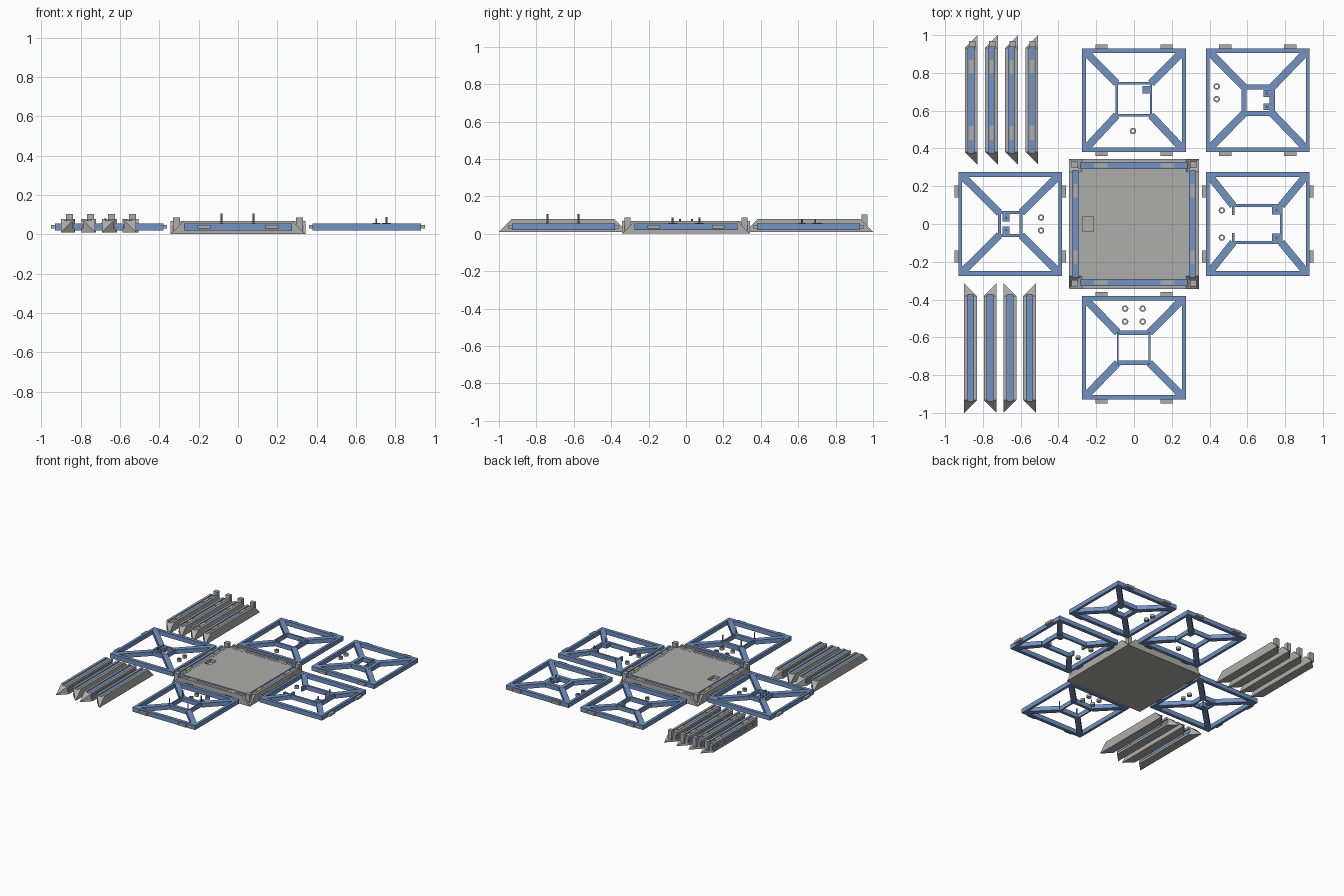
import bpy, bmesh, math
from mathutils import Vector, Matrix

if "Cube" in bpy.data.objects:
    bpy.data.objects.remove(bpy.data.objects["Cube"], do_unlink=True)


def material(name, rgb):
    m = bpy.data.materials.new(name)
    m.use_nodes = True
    m.diffuse_color = (*rgb, 1)
    m.node_tree.nodes["Principled BSDF"].inputs["Base Color"].default_value = (*rgb, 1)
    return m


GREY = material("grey plastic", (0.42, 0.42, 0.41))
BLUE = material("blue plastic", (0.17, 0.29, 0.54))

W = 0.068          # beam thickness
HALF = 0.343       # half beam length
FRAME = 0.275      # half size of a side frame
Z0, Z1 = 0.02, 0.055


def finish(name, bm, *mats):
    bmesh.ops.recalc_face_normals(bm, faces=bm.faces)
    me = bpy.data.meshes.new(name)
    bm.to_mesh(me)
    bm.free()
    for m in mats:
        me.materials.append(m)
    ob = bpy.data.objects.new(name, me)
    bpy.context.collection.objects.link(ob)
    return ob


def add_box(bm, lo, hi, matrix=Matrix()):
    lo, hi = Vector(lo), Vector(hi)
    size = Matrix.Diagonal((*(hi - lo), 1))
    bmesh.ops.create_cube(bm, size=1, matrix=matrix @ Matrix.Translation((lo + hi) / 2) @ size)


def box(name, lo, hi, mat):
    bm = bmesh.new()
    add_box(bm, lo, hi)
    return finish(name, bm, mat)


def add_bar(bm, p, q, width, z0=Z0, z1=Z1):
    """Flat bar from p to q in plan."""
    p, q = Vector(p), Vector(q)
    d = q - p
    m = Matrix.Translation((*p, 0)) @ Matrix.Rotation(math.atan2(d.y, d.x), 4, 'Z')
    add_box(bm, (0, -width / 2, z0), (d.length, width / 2, z1), m)


def beam(name, matrix, top_slots=True):
    """Edge beam along y: outer edge at +x and bottom, grooves on the inner faces."""
    d, g, h = 0.008, 0.018, 0.05
    quarter = [(W, 0), (W, g), (W - d, g), (W - d, h), (W, h)]
    prof = [(0, 0)] + quarter + [(W, W)] + [(b, a) for a, b in reversed(quarter)]
    n = len(prof)
    bm = bmesh.new()
    ends = [[bm.verts.new((W / 2 - a, s * (HALF - max(a, b)), b)) for a, b in prof]
            for s in (-1, 1)]
    for i in range(n):
        j = (i + 1) % n
        f = bm.faces.new((ends[0][i], ends[0][j], ends[1][j], ends[1][i]))
        f.material_index = 1 if i in (3, 8) else 0     # groove floors
    for e in ends:
        bm.faces.new(e[:7])
        bm.faces.new(e[6:] + e[:1])
    # slot pads that receive the frame tabs
    for y in (-0.175, 0.175):
        if top_slots:
            add_box(bm, (W / 2 - h + 0.005, y - 0.036, W - d - 0.002),
                    (W / 2 - g - 0.005, y + 0.036, W - 0.002))
        add_box(bm, (-W / 2 + 0.002, y - 0.036, g + 0.005),
                (-W / 2 + d + 0.002, y + 0.036, h - 0.005))
    ob = finish(name, bm, GREY, BLUE)
    ob.matrix_world = matrix
    return ob


# Loose edge beams
for i in range(4):
    x = -0.862 + 0.107 * i
    beam(f"back_beam_{i + 1}", Matrix.Translation((x, 0.657, 0.01)))
    box(f"back_beam_peg_{i + 1}", (x - 0.012, 0.938, 0.03), (x + 0.022, 0.97, 0.102), GREY)
    x = -0.865 + 0.104 * i
    turn = Matrix.Rotation(0 if i % 2 else math.pi, 4, 'Z')
    beam(f"front_beam_{i + 1}", Matrix.Translation((x, -0.657, 0.01)) @ turn, False)

# Base tray: four rim beams, floor plate, corner pegs
for i in range(4):
    beam(f"tray_rim_{i + 1}", Matrix.Rotation(i * math.pi / 2, 4, 'Z')
         @ Matrix.Translation((HALF - W / 2, 0, 0)))
e = HALF - W + 0.004
plate = box("tray_plate", (-e, -e, 0), (e, e, W - 0.001), GREY)
cutter = box("tray_recess_cutter", (-0.27, -0.04, 0.045), (-0.215, 0.04, 0.1), GREY)
cutter.hide_render = True
cutter.hide_set(True)
mod = plate.modifiers.new("recess", 'BOOLEAN')
mod.operation = 'DIFFERENCE'
mod.object = cutter
mod.solver = 'EXACT'
for sx in (-1, 1):
    for sy in (-1, 1):
        bm = bmesh.new()
        add_box(bm, (-0.017, -0.017, 0.02), (0.017, 0.017, 0.086),
                Matrix.Translation((sx * 0.313, sy * 0.313, 0)))
        finish("tray_peg", bm, GREY)


def side_frame(name, cx, cy, hole, wx, wy, tabs_on_x=False, open_side=False,
               pads=(), pad_size=0.04, pins=(), pin_top=0.1, rings=()):
    """Square frame; all detail coordinates are relative to its centre."""
    x0, x1, y0, y1 = hole
    bm = bmesh.new()
    F = FRAME
    for s in (-1, 1):
        add_bar(bm, (-F, s * (F - 0.013)), (F, s * (F - 0.013)), 0.026)
        add_bar(bm, (s * (F - 0.01), -F), (s * (F - 0.01), F), 0.02)
    # diagonal braces
    for ix, sx in ((x0, -1), (x1, 1)):
        for iy, sy in ((y0, -1), (y1, 1)):
            add_bar(bm, (sx * (F - 0.018), sy * (F - 0.018)), (ix, iy), 0.04, Z0 + 0.001, Z1 - 0.001)
    # inner window
    for y in (y0, y1):
        add_bar(bm, (x0 - wx / 2, y), (x1 + wx / 2, y), wy)
    add_bar(bm, (x1, y0), (x1, y1), wx)
    if open_side:
        add_bar(bm, (x0, y0), (x0, y0 + 0.05), wx)
        add_bar(bm, (x0, y1 - 0.05), (x0, y1), wx)
    else:
        add_bar(bm, (x0, y0), (x0, y1), wx)
    # mounting pads and pins
    for px, py in pads:
        r = pad_size / 2
        add_box(bm, (px - r, py - r, Z0 + 0.002), (px + r, py + r, Z1 + 0.002))
    for px, py in list(pads) + list(pins):
        bmesh.ops.create_cone(bm, cap_ends=True, segments=10, radius1=0.005, radius2=0.005,
                              depth=pin_top - Z0,
                              matrix=Matrix.Translation((px, py, (pin_top + Z0) / 2)))
    finish(name, bm, BLUE).location = (cx, cy, 0)
    # joining tabs
    bm = bmesh.new()
    turn = Matrix.Rotation(math.pi / 2 if tabs_on_x else 0, 4, 'Z')
    for s in (-1, 1):
        for t in (-0.172, 0.172):
            ya, yb = sorted((s * (F - 0.004), s * (F + 0.02)))
            add_box(bm, (t - 0.033, ya, 0.029), (t + 0.033, yb, 0.047), turn)
    finish(name + "_tabs", bm, GREY).location = (cx, cy, 0)
    # loose washers
    for rx, ry in rings:
        washer("washer", cx + rx, cy + ry)


def washer(name, x, y, seg=16):
    prof = [(0.009, 0.02), (0.017, 0.02), (0.017, 0.04), (0.009, 0.04)]
    bm = bmesh.new()
    loops = []
    for i in range(seg):
        a = 2 * math.pi * i / seg
        loops.append([bm.verts.new((x + r * math.cos(a), y + r * math.sin(a), z)) for r, z in prof])
    for i in range(seg):
        p, q = loops[i], loops[(i + 1) % seg]
        for k in range(4):
            bm.faces.new((p[k], p[(k + 1) % 4], q[(k + 1) % 4], q[k]))
    finish(name, bm, GREY)


C = 0.655
side_frame("back_frame", 0, C, (-0.092, 0.09, -0.08, 0.09), 0.012, 0.014,
           pads=[(0.066, 0.055)], pin_top=0.06, rings=[(-0.005, -0.163)])
side_frame("corner_frame", C, C, (-0.073, 0.077, -0.07, 0.07), 0.028, 0.028,
           pads=[(0.048, 0.036), (0.048, -0.034)], pad_size=0.036, pin_top=0.08,
           rings=[(-0.217, 0.073), (-0.217, 0.006)])
side_frame("left_frame", C, 0, (-0.13, 0.125, -0.098, 0.098), 0.014, 0.016, True, True,
           pads=[(0.1, 0.073), (0.1, -0.073)], pad_size=0.048, pin_top=0.088,
           rings=[(-0.19, 0.072), (-0.19, -0.072)])
side_frame("right_frame", -C, 0, (-0.058, 0.058, -0.06, 0.06), 0.016, 0.016, True,
           pads=[(-0.022, 0.033), (-0.022, -0.033)], pad_size=0.038, pin_top=0.08,
           rings=[(0.163, 0.034), (0.163, -0.034)])
side_frame("front_frame", 0, -C, (-0.086, 0.082, -0.08, 0.08), 0.01, 0.024,
           pins=[(x, y) for x in (-0.083, 0.079) for y in (-0.085, 0.08)], pin_top=0.105,
           rings=[(x, y) for x in (-0.047, 0.046) for y in (0.207, 0.138)])
